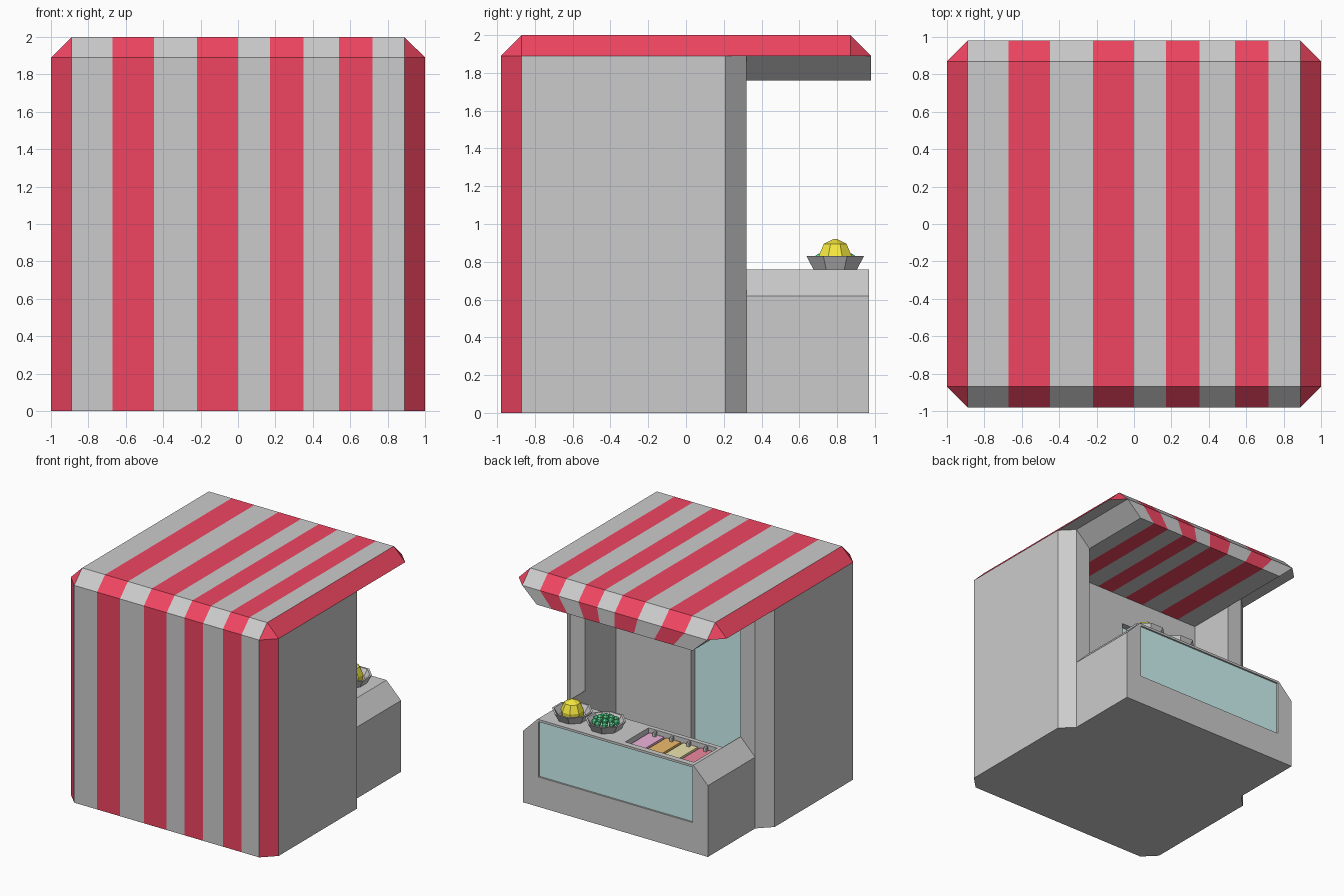
import bpy, bmesh, math
from mathutils import Vector, Matrix

if "Cube" in bpy.data.objects:
    bpy.data.objects.remove(bpy.data.objects["Cube"])

EDGES = [-.89, -.67, -.45, -.22, 0, .17, .35, .54, .72, .89]   # stripe borders


def mat(name, rgb):
    m = bpy.data.materials.new(name)
    m.diffuse_color = (*rgb, 1)
    m.use_nodes = True
    m.node_tree.nodes["Principled BSDF"].inputs["Base Color"].default_value = m.diffuse_color
    return m


GREY = mat("grey", (.8, .8, .8))
RED = mat("red", (.87, .06, .12))
GLASS = mat("glass", (.62, .91, .9))
YELLOW = mat("yellow", (.9, .8, .05))
GREEN = mat("green", (.1, .68, .28))


def finish(name, bm, *mats):
    bmesh.ops.recalc_face_normals(bm, faces=bm.faces)
    me = bpy.data.meshes.new(name)
    bm.to_mesh(me)
    bm.free()
    for m in mats:
        me.materials.append(m)
    ob = bpy.data.objects.new(name, me)
    bpy.context.collection.objects.link(ob)
    return ob


def prism_bm(pts, axis, a, b):
    """Extrude a 2D outline along z (outline in xy) or y (outline in xz)."""
    bm = bmesh.new()
    place = (lambda p, t: (p[0], p[1], t)) if axis == 'z' else (lambda p, t: (p[0], t, p[1]))
    face = bm.faces.new([bm.verts.new(place(p, a)) for p in pts])
    ext = bmesh.ops.extrude_face_region(bm, geom=[face])['geom']
    move = Vector(place((0, 0), b - a))
    bmesh.ops.translate(bm, vec=move, verts=[v for v in ext if isinstance(v, bmesh.types.BMVert)])
    bmesh.ops.recalc_face_normals(bm, faces=bm.faces)
    return bm


def box(name, x0, x1, y0, y1, z0, z1, *mats):
    return finish(name, prism_bm([(x0, y0), (x1, y0), (x1, y1), (x0, y1)], 'z', z0, z1), *mats)


def cut(ob, *dims):
    cutter = box("cutter", *dims)
    cutter.hide_render = True
    mod = ob.modifiers.new("cut", 'BOOLEAN')
    mod.operation, mod.solver, mod.object = 'DIFFERENCE', 'EXACT', cutter
    bpy.context.view_layer.objects.active = ob
    bpy.ops.object.modifier_apply(modifier=mod.name)
    bpy.data.objects.remove(cutter)


def stripe(bm, select, shrink=0.0, z_top=1.89, height=.13):
    """Cut selected faces at the stripe borders and paint every second one red.
    shrink narrows the stripes towards the lower edge."""
    for e in EDGES[1:-1]:
        faces = [f for f in bm.faces if select(f)]
        geom = set(faces) | {g for f in faces for g in (*f.edges, *f.verts)}
        bmesh.ops.bisect_plane(bm, geom=list(geom), dist=1e-5, plane_co=(e, 0, z_top),
                               plane_no=(height, 0, -e * shrink))
    for f in bm.faces:
        if select(f):
            c = f.calc_center_median()
            x = c.x / (1 - shrink * (z_top - c.z) / height)
            f.material_index = sum(x > e for e in EDGES[1:-1]) % 2


def lathe(name, rings, sides, x, y, *mats):
    bm = bmesh.new()
    loops = []
    for r, z in rings:
        loops.append([bm.verts.new((x + r * math.cos(t), y + r * math.sin(t), z))
                      for t in [(i + .5) * math.tau / sides for i in range(sides)]])
    for a, b in zip(loops, loops[1:]):
        for i in range(sides):
            j = (i + 1) % sides
            bm.faces.new((a[i], a[j], b[j], b[i]))
    bm.faces.new(loops[0])
    bm.faces.new(loops[-1])
    return finish(name, bm, *mats)


# Stall body: chamfered plan with a serving recess at the back
half = [(.89, -.98), (1, -.87), (1, .21), (.89, .32), (.75, .32), (.75, -.11)]
bm = prism_bm(half + [(-x, y) for x, y in reversed(half)], 'z', 0, 1.89)
bm.normal_update()
for f in bm.faces:
    if f.normal.y < -.3 and abs(f.normal.x) > .3:
        f.material_index = 1
stripe(bm, lambda f: f.normal.y < -.9)
body = finish("stall_body", bm, GREY, RED)
cut(body, -.71, .03, -.17, 0, .2, 1.5)
box("cabinet_glass", -.71, .03, -.18, -.165, .2, 1.5, GLASS)
box("stall_floor", -.75, .75, -.11, .33, 0, .1)

# Chamfered roof slab
bm = bmesh.new()
for sx in (-1, 1):
    for sy in (-1, 1):
        for x, y, z in ((.89, .87, 2), (1, .87, 1.89), (.89, .98, 1.89)):
            bm.verts.new((sx * x, sy * y, z))
bmesh.ops.convex_hull(bm, input=bm.verts)
bmesh.ops.dissolve_limit(bm, angle_limit=.01, verts=bm.verts, edges=bm.edges)
bmesh.ops.recalc_face_normals(bm, faces=bm.faces)
bm.normal_update()
for f in bm.faces:
    f.material_index = int(abs(f.normal.x) > .3)
stripe(bm, lambda f: abs(f.normal.x) < .3 and f.normal.z > -.5)
finish("roof", bm, GREY, RED)

# Awning valance and striped ceiling under the roof
bm = prism_bm([(-.89, 1.89), (-.75, 1.76), (.75, 1.76), (.89, 1.89)], 'y', -.12, .98)
bm.normal_update()
stripe(bm, lambda f: abs(f.normal.x) < .3 and (f.normal.y > .5 or f.normal.z < -.5),
       shrink=1 - .75 / .89)
finish("awning_valance", bm, GREY, RED)

# Counter with sloped shoulders, glass front and tray well
counter = finish("counter", prism_bm([(-.89, 0), (.89, 0), (.89, .62), (.75, .76),
                                      (-.75, .76), (-.89, .62)], 'y', .32, .97))
cut(counter, -.745, .745, .2, .56, .1, 1)
cut(counter, -.74, .74, .945, 1.1, .26, .74)
cut(counter, -.72, -.06, .6, .92, .67, .9)
box("counter_glass", -.74, .74, .94, .955, .26, .74, GLASS)

# Food trays with scoop handles
flavours = [("pink", (.85, .45, .7)), ("orange", (.85, .5, .15)),
            ("cream", (.85, .77, .42)), ("berry", (.85, .25, .35))]
for i, (name, rgb) in enumerate(flavours):
    x = -.145 - i * .163
    box(name + "_tray", x - .07, x + .07, .61, .91, .66, .725, mat(name, rgb))
    box(name + "_scoop", x - .012, x + .012, .62, .65, .72, .76)

# Fruit bowls
for name, x in (("lemon_bowl", .54), ("grape_bowl", .22)):
    lathe(name, [(.125, .76), (.165, .83), (.148, .83), (.115, .775)], 8, x, .79)
lathe("lemon_pile", [(.09, .77), (.095, .83), (.065, .895), (.012, .92)], 8, .54, .79, YELLOW)
bm = bmesh.new()
for count, r, z in ((9, .088, .815), (6, .052, .835), (1, 0, .842)):
    for i in range(count):
        t = i * math.tau / count
        bmesh.ops.create_icosphere(bm, subdivisions=1, radius=.029, matrix=Matrix.Translation(
            (.22 + r * math.cos(t), .79 + r * math.sin(t), z)))
finish("grape_pile", bm, GREEN)
